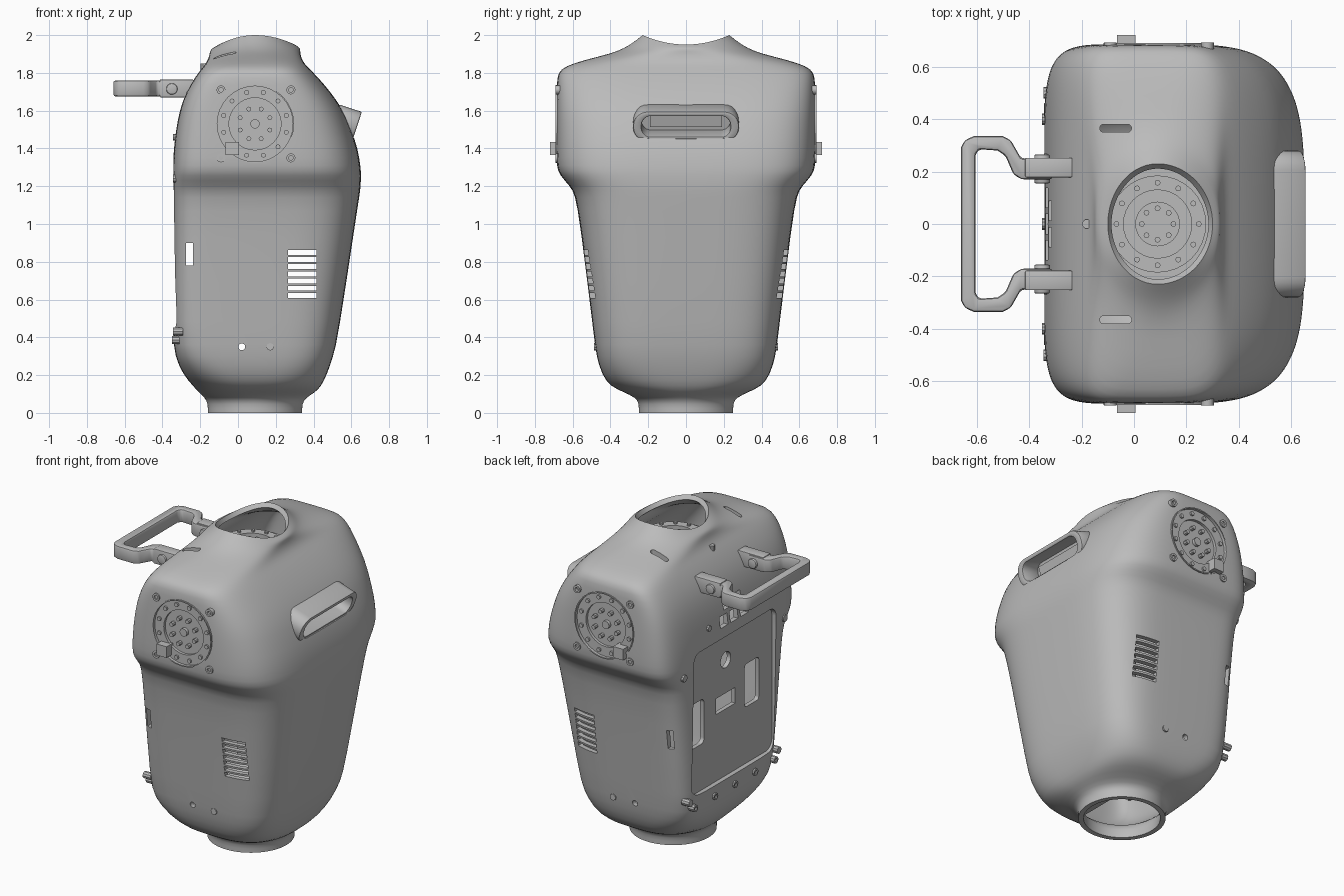
import bpy, bmesh
from math import cos, sin, pi, radians
from mathutils import Vector

cube = bpy.data.objects.get("Cube")
if cube:
    bpy.data.objects.remove(cube)

grey = bpy.data.materials.new("plain grey")
grey.use_nodes = True
grey.diffuse_color = (0.5, 0.5, 0.5, 1)
grey.node_tree.nodes["Principled BSDF"].inputs["Base Color"].default_value = (0.5, 0.5, 0.5, 1)

CX = 0.09          # axis shared by neck, waist and arm sockets
ARM_Z = 1.53


# placements: outline u, v and depth w to model space
def up(u, v, w):
    return (u, v, w)

def back(u, v, w):
    return (-w, u, v)

def arm(s):
    return lambda u, v, w: (u, s * w, v)

def vent(u, v, w):
    out, rise = Vector((0.95, 0, -0.31)), Vector((0.31, 0, 0.95))
    return Vector((0.63, u, 1.515)) + rise * v + out * w


# outlines
def circle(r, cx=0, cy=0, n=32):
    return [(cx + r * cos(2 * pi * i / n), cy + r * sin(2 * pi * i / n)) for i in range(n)]

def rrect(w, h, r, cx=0, cy=0, steps=6):
    pts = []
    for q, (sx, sy) in enumerate([(1, 1), (-1, 1), (-1, -1), (1, -1)]):
        for k in range(steps + 1):
            a = (q + k / steps) * pi / 2
            pts.append((cx + sx * (w / 2 - r) + r * cos(a), cy + sy * (h / 2 - r) + r * sin(a)))
    return pts

def rect(w, h, cx=0, cy=0):
    return [(cx + sx * w / 2, cy + sy * h / 2) for sx, sy in [(1, 1), (-1, 1), (-1, -1), (1, -1)]]


# solids from outlines
def loop(bm, pts, place, w):
    return [bm.verts.new(place(u, v, w)) for u, v in pts]

def bridge(bm, a, b):
    for i in range(len(a)):
        j = (i + 1) % len(a)
        bm.faces.new((a[i], a[j], b[j], b[i]))

def prism(bm, pts, place, w0, w1):
    a, b = loop(bm, pts, place, w0), loop(bm, pts, place, w1)
    bridge(bm, a, b)
    bm.faces.new(a)
    bm.faces.new(b)

def tube(bm, outer, inner, place, w0, w1):
    rings = [loop(bm, p, place, w) for p, w in [(outer, w0), (outer, w1), (inner, w1), (inner, w0)]]
    for i in range(4):
        bridge(bm, rings[i], rings[(i + 1) % 4])

def make(name, bm, fix=True):
    if fix:
        bmesh.ops.recalc_face_normals(bm, faces=bm.faces[:])
    me = bpy.data.meshes.new(name)
    bm.to_mesh(me)
    bm.free()
    me.materials.append(grey)
    ob = bpy.data.objects.new(name, me)
    bpy.context.collection.objects.link(ob)
    return ob

def finish(ob):
    bpy.ops.object.select_all(action='DESELECT')
    ob.select_set(True)
    bpy.context.view_layer.objects.active = ob
    for m in list(ob.modifiers):
        bpy.ops.object.modifier_apply(modifier=m.name)
    bpy.ops.object.shade_smooth_by_angle(angle=radians(35))

def cut(ob, bm):
    cutter = make("cutter", bm)
    cutter.hide_render = True
    m = ob.modifiers.new("cut", 'BOOLEAN')
    m.operation, m.solver, m.object = 'DIFFERENCE', 'EXACT', cutter
    finish(ob)
    bpy.data.objects.remove(cutter)

def bevel(ob, width):
    m = ob.modifiers.new("bevel", 'BEVEL')
    m.width, m.segments, m.limit_method = width, 2, 'ANGLE'
    finish(ob)


# torso shell: height, x min, x max, half depth, squareness left and right
RINGS = [
    (0, -.16, .34, .25, 2, 2), (.05, -.16, .34, .25, 2, 2), (.08, -.175, .36, .265, 2, 2),
    (.11, -.21, .41, .33, 2.5, 2.5), (.14, -.235, .44, .4, 3, 3), (.2, -.29, .47, .445, 4, 3.5),
    (.3, -.335, .505, .475, 6, 4), (.4, -.345, .53, .487, 7, 4), (1, -.345, .62, .56, 7, 4),
    (1.16, -.345, .645, .588, 7, 4), (1.2, -.345, .65, .615, 7, 4), (1.26, -.345, .652, .67, 7, 4),
    (1.3, -.345, .65, .685, 7, 4), (1.4, -.34, .635, .687, 7, 4), (1.5, -.328, .6, .687, 7, 4),
    (1.6, -.31, .56, .687, 7, 4), (1.7, -.275, .49, .685, 7, 4), (1.78, -.225, .42, .683, 7, 4),
    (1.82, -.195, .38, .665, 6, 4), (1.85, -.17, .35, .6, 5, 4), (1.88, -.155, .335, .49, 3, 3),
    (1.905, -.15, .33, .39, 2.4, 2.4), (1.93, -.145, .33, .33, 2, 2),
    (1.96, -.13, .325, .28, 2, 2), (2, -.1, .3, .23, 2, 2)]
bm = bmesh.new()
prev = None
for z, x0, x1, hy, nl, nr in RINGS:
    ring = []
    for i in range(56):
        c, s = cos(2 * pi * i / 56), sin(2 * pi * i / 56)
        n, rx = (nr, x1 - CX) if c > 0 else (nl, x0 - CX)
        x, y = rx * abs(c) ** (2 / n), hy * abs(s) ** (2 / n) * (1 if s > 0 else -1)
        dip = max(0, (z - 1.92) / 0.08) * 0.05 * c * c   # saddle-shaped neck rim
        ring.append(bm.verts.new((CX + x, y, z - dip)))
    if prev:
        bridge(bm, prev, ring)
    prev = ring
torso = make("torso_shell", bm, fix=False)
torso.modifiers.new("smooth", 'SUBSURF').levels = 1
m = torso.modifiers.new("wall", 'SOLIDIFY')
m.thickness, m.offset = 0.03, -1
finish(torso)

# openings in the shell
bm = bmesh.new()
for s in (1, -1):
    prism(bm, circle(.205, CX, ARM_Z), arm(s), .58, .8)
    prism(bm, rrect(.12, .03, .014, -.07, s * .365), up, 1.75, 2.1)
for i in range(7):
    prism(bm, rect(.15, .026, .34, .622 + i * .038), arm(1), -.8, .8)
prism(bm, rect(.035, .12, -.257, .84), arm(1), -.8, .8)
prism(bm, circle(.018, .02, .35, 12), arm(1), -.8, .8)
prism(bm, rrect(.82, .9, .06, 0, .9), back, .25, .5)
for i in (-1, 0, 1):
    prism(bm, rect(.075, .07, i * .1, 1.45), back, .2, .5)
for i in (-.5, .5):
    prism(bm, rect(.075, .06, i * .1, 1.54), back, .2, .5)
prism(bm, rrect(.5, .13, .06), vent, -.3, .3)
cut(torso, bm)

# recessed service panel
bm = bmesh.new()
prism(bm, rrect(.86, .94, .06, 0, .9), back, .285, .312)
panel = make("service_panel", bm)
bm = bmesh.new()
prism(bm, circle(.05, .05, 1.18), back, .2, .4)
prism(bm, rrect(.14, .27, .02, -.21, .94), back, .2, .4)
prism(bm, rect(.19, .1, .05, .92), back, .2, .4)
prism(bm, rrect(.13, .28, .03, .33, .88), back, .2, .4)
cut(panel, bm)

# arm sockets
for s, side in ((1, "left"), (-1, "right")):
    bm = bmesh.new()
    place = arm(s)
    tube(bm, circle(.207, CX, ARM_Z), circle(.2, CX, ARM_Z), place, .6, .69)
    tube(bm, circle(.2, CX, ARM_Z), circle(.138, CX, ARM_Z), place, .6, .672)
    prism(bm, circle(.14, CX, ARM_Z), place, .59, .655)
    prism(bm, circle(.025, CX, ARM_Z, 12), place, .64, .675)
    for count, r, size in ((12, .172, .013), (8, .085, .013)):
        for i in range(count):
            a = 2 * pi * (i + .5) / count
            prism(bm, circle(size, CX + r * cos(a), ARM_Z + r * sin(a), 8), place, .64, .683)
    prism(bm, rect(.07, .07, -.03, 1.4), place, .65, .72)
    finish(make(side + "_arm_socket", bm))
    # bolts round the socket and near the hem
    bm = bmesh.new()
    for dx in (-.18, .19):
        for dz in (-.18, .18):
            tube(bm, circle(.024, CX + dx, ARM_Z + dz, 12), circle(.012, CX + dx, ARM_Z + dz, 12), place, .64, .691)
    prism(bm, circle(.02, .17, .35, 8), place, .44, .487)
    finish(make(side + "_side_bolts", bm))

# bolts on the panel side
bm = bmesh.new()
for i in range(5):
    tube(bm, circle(.022, -.4 + i * .2, .385, 10), circle(.011, -.4 + i * .2, .385, 10), back, .31, .35)
for s in (1, -1):
    prism(bm, circle(.022, s * .5, 1.24, 10), back, .29, .345)
    prism(bm, circle(.022, s * .44, .43, 10), back, .29, .343)
    prism(bm, circle(.018, s * .25, 1.46, 10), back, .29, .343)
finish(make("panel_bolts", bm))
bm = bmesh.new()
prism(bm, circle(.018, -.18, 0, 10), up, 1.78, 1.85)
finish(make("top_bolt", bm))

# side vent with its inner plate
bm = bmesh.new()
tube(bm, rrect(.56, .165, .075), rrect(.47, .115, .05), vent, -.13, 0)
bevel(make("side_vent_frame", bm), .008)
bm = bmesh.new()
prism(bm, rrect(.5, .14, .06), vent, -.15, -.12)
prism(bm, rect(.38, .06), vent, -.13, -.09)
finish(make("side_vent_plate", bm))

# carrying handle
outer = [(-.31, .25), (-.43, .25), (-.47, .32), (-.5, .335), (-.61, .335), (-.645, .32), (-.66, .29)]
inner = [(-.605, .265), (-.59, .285), (-.52, .28), (-.49, .26), (-.46, .19), (-.43, .17), (-.31, .17)]
flip = lambda pts: [(x, -y) for x, y in reversed(pts)]
bm = bmesh.new()
prism(bm, outer + flip(outer) + flip(inner) + inner, up, 1.675, 1.76)
bevel(make("handle", bm), .012)
for s, side in ((1, "left"), (-1, "right")):
    bm = bmesh.new()
    prism(bm, rect(.18, .075, -.325, s * .215), up, 1.67, 1.765)
    prism(bm, circle(.03, -.35, 1.715, 16), arm(s), .155, .265)
    bevel(make(side + "_handle_mount", bm), .006)

# neck bearing and inner column
bm = bmesh.new()
prism(bm, circle(.24, CX), up, 1.79, 1.81)
tube(bm, circle(.185, CX), circle(.13, CX), up, 1.8, 1.84)
prism(bm, circle(.085, CX), up, 1.8, 1.83)
for count, r in ((12, .157), (8, .06)):
    for i in range(count):
        a = 2 * pi * i / count
        prism(bm, circle(.011, CX + r * cos(a), r * sin(a), 8), up, 1.81, 1.85)
prism(bm, circle(.08, CX), up, .5, 1.8)
finish(make("neck_bearing", bm))

# waist struts
bm = bmesh.new()
prism(bm, rect(.07, .8, CX, 0), up, .2, .25)
prism(bm, rect(.6, .07, CX, 0), up, .25, .29)
finish(make("waist_struts", bm))
